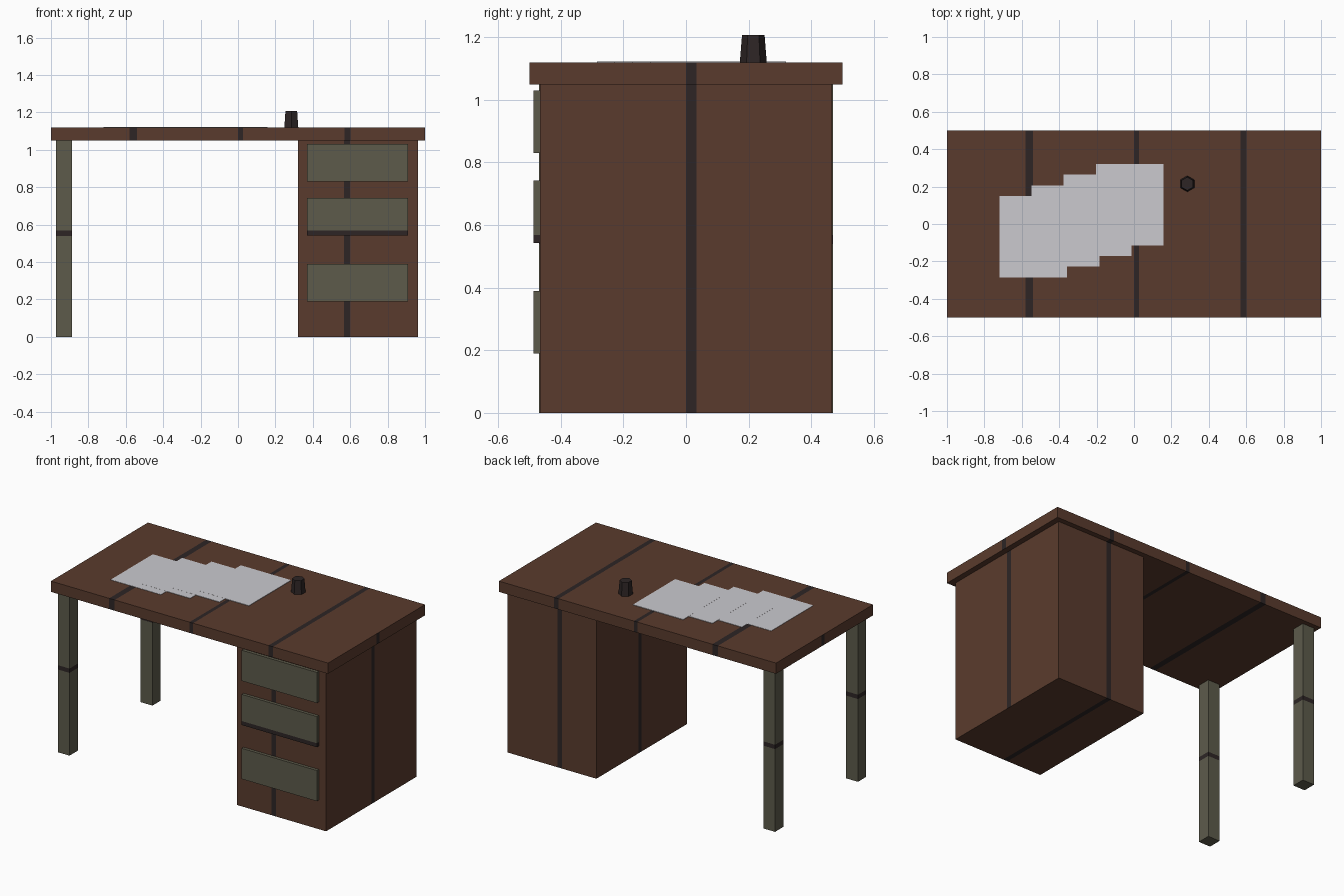
import bpy, bmesh, math
from mathutils import Vector

if "Cube" in bpy.data.objects:
    bpy.data.objects.remove(bpy.data.objects["Cube"])


def material(name, rgb):
    lin = [((c / 255 + 0.055) / 1.055) ** 2.4 for c in rgb]
    m = bpy.data.materials.new(name)
    m.diffuse_color = (*lin, 1)
    m.use_nodes = True
    m.node_tree.nodes["Principled BSDF"].inputs["Base Color"].default_value = m.diffuse_color
    return m


WOOD = material("brown wood", (90, 59, 45))
DARK = material("dark seam", (45, 37, 37))
GREEN = material("grey green metal", (93, 91, 75))
PAPER = material("white paper", (203, 202, 207))


def finish(name, bm, mats):
    bmesh.ops.recalc_face_normals(bm, faces=bm.faces[:])
    me = bpy.data.meshes.new(name)
    bm.to_mesh(me)
    bm.free()
    for m in mats:
        me.materials.append(m)
    ob = bpy.data.objects.new(name, me)
    bpy.context.collection.objects.link(ob)
    return ob


def box(name, lo, hi, mat, seams=()):
    """Box between two corners; seams are (axis, start, end, only_on_x_sides)."""
    lo, hi = Vector(lo), Vector(hi)
    bm = bmesh.new()
    bmesh.ops.create_cube(bm, size=1)
    for v in bm.verts:
        v.co = Vector([(lo[i] + hi[i]) / 2 + v.co[i] * (hi[i] - lo[i]) for i in range(3)])
    # cut the seam edges into the faces
    for axis, a, b, _ in seams:
        normal = Vector([float(i == axis) for i in range(3)])
        for p in (a, b):
            if lo[axis] < p < hi[axis]:
                bmesh.ops.bisect_plane(bm, geom=bm.verts[:] + bm.edges[:] + bm.faces[:],
                                       plane_co=normal * p, plane_no=normal)
    bm.normal_update()
    # colour the faces that lie in a seam
    for f in bm.faces:
        c = f.calc_center_median()
        for axis, a, b, sides in seams:
            if a < c[axis] < b and (abs(f.normal.x) > 0.9 or not sides):
                f.material_index = 1
    return finish(name, bm, [mat, DARK])


# desktop with plank seams
side_seam = (1, 0.0, 0.033, True)
box("desktop", (-1, -0.5, 1.05), (1, 0.5, 1.12), WOOD,
    [(0, -0.58, -0.54, False), (0, 0.0, 0.026, False), (0, 0.57, 0.602, False), side_seam])

# drawer cabinet
box("cabinet", (0.32, -0.467, 0), (0.963, 0.467, 1.05), WOOD,
    [(0, 0.568, 0.6, False), side_seam])

# legs on the left
for name, y in (("front_leg", -0.47), ("back_leg", 0.385)):
    box(name, (-0.972, y, 0), (-0.887, y + 0.085, 1.05), GREEN, [(2, 0.54, 0.568, False)])

# drawer fronts, the middle one has a dark lower lip
for name, z in (("lower", 0.19), ("middle", 0.542), ("upper", 0.83)):
    seam = [(2, 0.5, 0.568, False)] if name == "middle" else []
    box(name + "_drawer", (0.368, -0.487, z), (0.91, -0.466, z + 0.2), GREEN, seam)

# four overlapping sheets of paper
for i in range(4):
    x, y = -0.72 + 0.172 * i, -0.285 + 0.0567 * i
    box("paper_%d" % (i + 1), (x, y, 1.1195), (x + 0.363, y + 0.435, 1.122 + 0.0004 * i), PAPER)

# six-sided tapered cup
bm = bmesh.new()
rings = [[bm.verts.new((0.285 + r * math.sin(k * math.pi / 3),
                        0.215 + r * math.cos(k * math.pi / 3), z)) for k in range(6)]
         for r, z in ((0.043, 1.12), (0.036, 1.208))]
for ring in rings:
    bm.faces.new(ring)
for k in range(6):
    n = (k + 1) % 6
    bm.faces.new((rings[0][k], rings[0][n], rings[1][n], rings[1][k]))
finish("cup", bm, [DARK])
